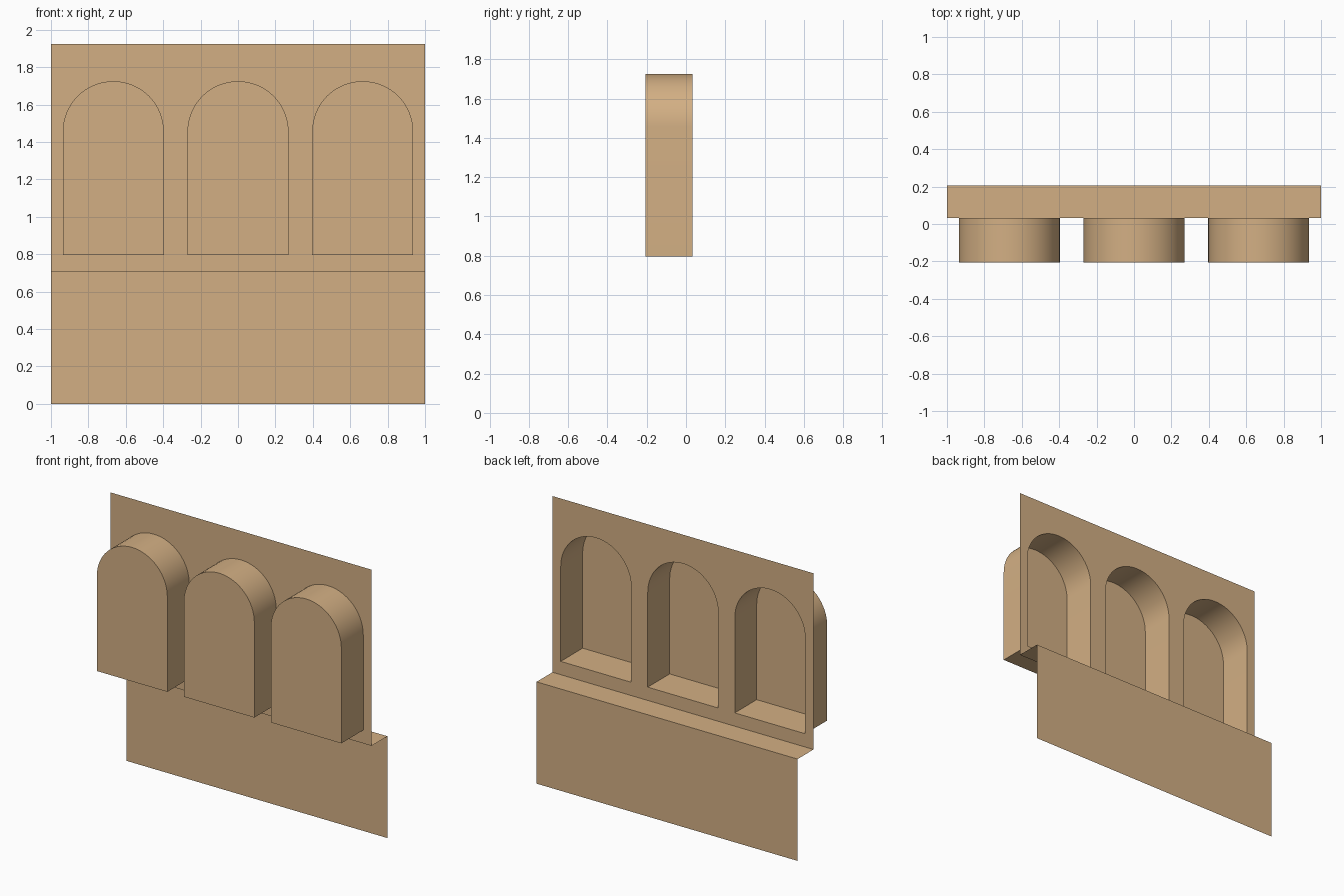
import bpy, math

if "Cube" in bpy.data.objects:
    bpy.data.objects.remove(bpy.data.objects["Cube"])

FRONT, WALL, BACK = -0.207, 0.033, 0.207
LEDGE, TOP = 0.705, 1.925
SILL, SPRING, R = 0.797, 1.455, 0.27
BAY, SEG = 2 / 3, 32

mat = bpy.data.materials.new("sandstone")
mat.diffuse_color = (0.65, 0.43, 0.23, 1)
mat.use_nodes = True
mat.node_tree.nodes["Principled BSDF"].inputs["Base Color"].default_value = mat.diffuse_color


def sheet(name, verts, faces, smooth=False):
    me = bpy.data.meshes.new(name)
    me.from_pydata(verts, [], faces)
    me.materials.append(mat)
    ob = bpy.data.objects.new(name, me)
    bpy.context.collection.objects.link(ob)
    if smooth:
        bpy.ops.object.select_all(action='DESELECT')
        ob.select_set(True)
        bpy.context.view_layer.objects.active = ob
        bpy.ops.object.shade_smooth_by_angle(angle=math.radians(30))
    return ob


def arch(cx):
    # round arch points from left springing to right springing
    return [(cx - R * math.cos(math.pi * i / SEG),
             SPRING + R * math.sin(math.pi * i / SEG)) for i in range(SEG + 1)]


# Lower panel and the ledge stepping in to the upper wall
sheet("lower_panel", [(1, BACK, 0), (-1, BACK, 0), (-1, BACK, LEDGE), (1, BACK, LEDGE)],
      [(0, 1, 2, 3)])
sheet("ledge", [(-1, WALL, LEDGE), (1, WALL, LEDGE), (1, BACK, LEDGE), (-1, BACK, LEDGE)],
      [(0, 1, 2, 3)])

# Upper wall with three arched openings, facing +y
verts, faces = [], []


def quad(*pts):
    faces.append(tuple(range(len(verts), len(verts) + 4)))
    verts.extend((x, WALL, z) for x, z in pts)


def rect(x0, x1, z0, z1):
    quad((x1, z0), (x0, z0), (x0, z1), (x1, z1))


for k in (-1, 0, 1):
    cx = k * BAY
    l, r = cx - BAY / 2, cx + BAY / 2
    for x0, x1 in ((l, cx - R), (cx + R, r)):
        rect(x0, x1, LEDGE, TOP)
    rect(cx - R, cx + R, LEDGE, SILL)
    a = arch(cx)
    for p, q in zip(a, a[1:]):
        quad(q, p, (p[0], TOP), (q[0], TOP))
sheet("upper_wall", verts, faces)

# Arched niches: flat end face plus floor, jambs and vault
for k, side in ((-1, "left"), (0, "middle"), (1, "right")):
    cx = k * BAY
    outline = [(cx - R, SILL)] + arch(cx) + [(cx + R, SILL)]
    n = len(outline)
    v = [(x, y, z) for y in (FRONT, WALL) for x, z in outline]
    f = [tuple(reversed(range(n)))]
    f += [(i, (i + 1) % n, n + (i + 1) % n, n + i) for i in range(n)]
    f[0] = f[0][::-1]
    f[1:] = [q[::-1] for q in f[1:]]
    # make every face look into the niche
    ob = sheet("niche_" + side, v, f, True)
    c = (cx, (FRONT + WALL) / 2, 1.25)
    for p in ob.data.polygons:
        if sum(p.normal[i] * (c[i] - p.center[i]) for i in range(3)) < 0:
            p.flip()
    ob.data.update()
